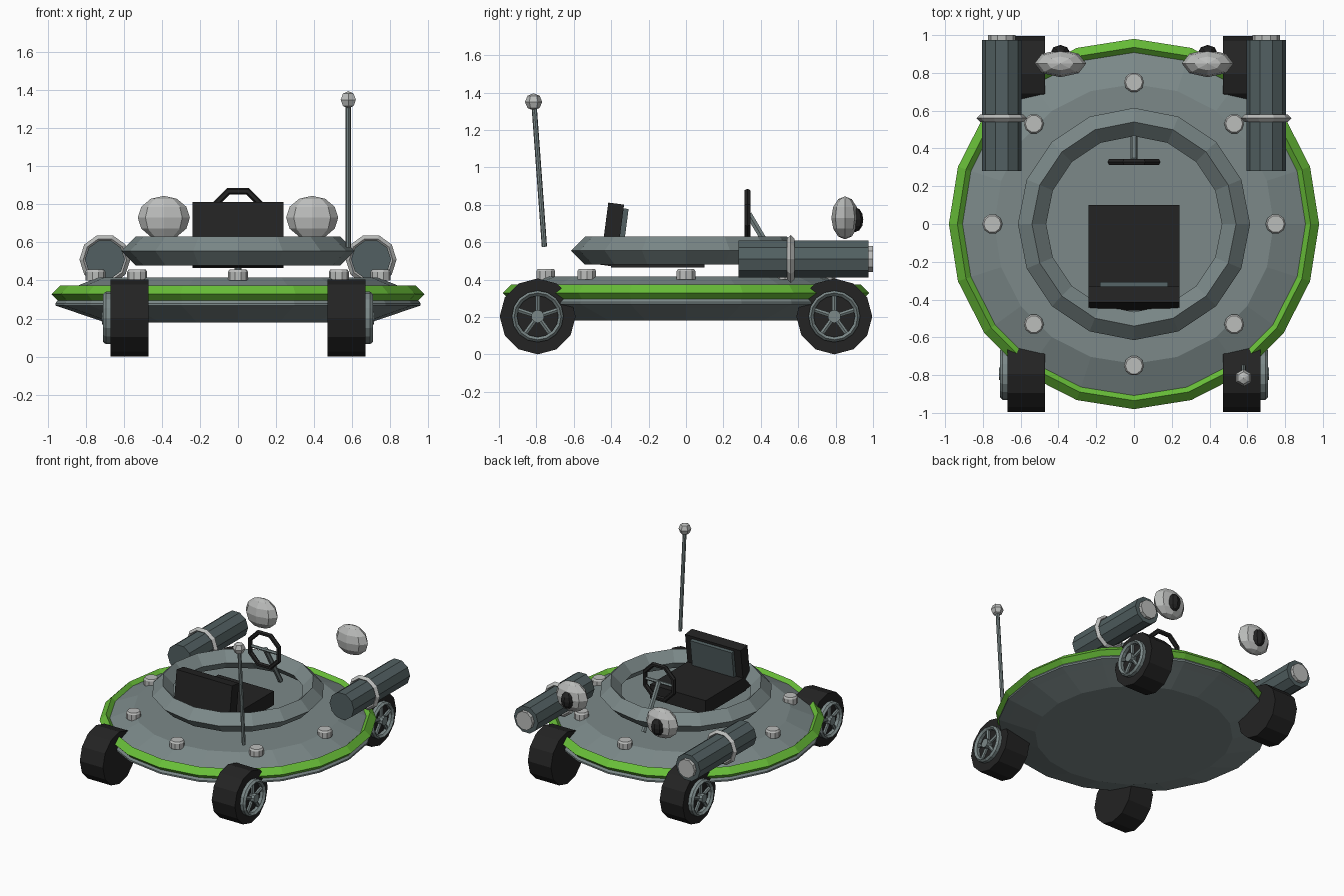
import bpy, bmesh, math
from mathutils import Vector, Matrix

if "Cube" in bpy.data.objects:
    bpy.data.objects.remove(bpy.data.objects["Cube"])

def mat(name, *c):
    m = bpy.data.materials.new(name)
    m.diffuse_color = (*c, 1)
    m.use_nodes = True
    m.node_tree.nodes["Principled BSDF"].inputs["Base Color"].default_value = m.diffuse_color
    return m

GREY = mat("grey", .20, .25, .25)
DARK = mat("dark_grey", .085, .118, .122)
LIGHT = mat("light_grey", .50, .51, .50)
GREEN = mat("green", .14, .52, .04)
BLACK = mat("black", .017, .017, .017)

def finish(bm, name, material):
    bmesh.ops.remove_doubles(bm, verts=bm.verts, dist=1e-5)
    bmesh.ops.recalc_face_normals(bm, faces=bm.faces)
    me = bpy.data.meshes.new(name)
    bm.to_mesh(me)
    bm.free()
    me.materials.append(material)
    ob = bpy.data.objects.new(name, me)
    bpy.context.collection.objects.link(ob)
    return ob

def lathe(name, profile, sides, material, matrix=Matrix(), closed=False, start=0.0):
    """Turn (radius, height) points around the local z axis."""
    bm = bmesh.new()
    rings = []
    for i in range(sides):
        a = start + 2 * math.pi * i / sides
        rings.append([bm.verts.new(matrix @ Vector((r * math.cos(a), r * math.sin(a), z)))
                      for r, z in profile])
    n = len(profile)
    for i in range(sides):
        p, q = rings[i], rings[(i + 1) % sides]
        for j in range(n if closed else n - 1):
            k = (j + 1) % n
            bm.faces.new((p[j], q[j], q[k], p[k]))
    if not closed:
        for end in (0, -1):
            bm.faces.new([r[end] for r in rings])
    return finish(bm, name, material)

def diamond(R, r, z=0):
    return [(R + r, z), (R, z + r), (R - r, z), (R, z - r)]

def rod(name, a, b, r, sides, material, start=0.0):
    a, b = Vector(a), Vector(b)
    d = b - a
    m = Matrix.Translation(a) @ d.to_track_quat('Z', 'Y').to_matrix().to_4x4()
    return lathe(name, [(r, 0), (r, d.length)], sides, material, m, start=start)

def box(name, centre, size, material, tilt=0.0):
    bm = bmesh.new()
    m = Matrix.Translation(centre) @ Matrix.Rotation(tilt, 4, 'X') @ Matrix.Diagonal((*size, 1))
    bmesh.ops.create_cube(bm, size=1, matrix=m)
    return finish(bm, name, material)

def ball(name, centre, half, u, v, material):
    bm = bmesh.new()
    m = Matrix.Translation(centre) @ Matrix.Diagonal((*half, 1))
    bmesh.ops.create_uvsphere(bm, u_segments=u, v_segments=v, radius=1, matrix=m)
    return finish(bm, name, material)

# saucer body, rim and cockpit ring
lathe("saucer_body", [(.70, .18), (.90, .248), (.96, .268), (.96, .28), (.91, .345),
                      (.74, .415)], 20, GREY)
lathe("rim", diamond(.935, .045, .328), 20, GREEN, closed=True)
lathe("cockpit_ring", diamond(.54, .075, .555), 16, GREY, closed=True)

# studs on the deck
for i in range(8):
    a = i * math.pi / 4
    lathe("stud", [(.053, .40), (.053, .445), (.045, .457)], 10, LIGHT,
          Matrix.Translation((.75 * math.cos(a), .75 * math.sin(a), 0)))

for s in (-1, 1):
    # wheels with five-spoke hubs on the outer side
    for y in (-.793, .793):
        c = Matrix.Translation((0, y, .203)) @ Matrix.Rotation(s * math.pi / 2, 4, 'Y')
        lathe("tyre", [(.203, .47), (.203, .67)], 12, BLACK, c)
        lathe("hub_rim", [(.138, .66), (.138, .695), (.125, .71), (.11, .695), (.11, .66)],
              16, GREY, c, closed=True)
        lathe("hub_cap", [(.035, .66), (.035, .715)], 10, GREY, c)
        for k in range(5):
            a = k * 2 * math.pi / 5 + math.pi / 2
            d = Vector((0, math.cos(a), math.sin(a)))
            p = Vector((s * .683, y, .203))
            rod("spoke", p, p + d * .12, .014, 6, GREY)

    # side tubes with clamp and nozzle
    t = Matrix.Translation((s * .70, 0, .51)) @ Matrix.Rotation(-math.pi / 2, 4, 'X')
    lathe("tube", [(.105, .28), (.105, .975)], 10, DARK, t)
    lathe("tube_nozzle", [(.072, .96), (.072, 1.0)], 10, LIGHT, t)
    lathe("tube_clamp", diamond(.114, .02, .56), 10, LIGHT, t, closed=True)

    # front lamps with dark lenses
    ball("lamp", (s * .39, .85, .73), (.137, .073, .115), 8, 6, LIGHT)
    ball("lamp_lens", (s * .39, .905, .72), (.052, .043, .066), 8, 6, BLACK)

# seat
box("seat_cushion", (0, -.15, .52), (.48, .50, .11), BLACK)
box("seat_back", (0, -.395, .64), (.48, .085, .335), BLACK, -.13)
box("seat_pad", (0, -.338, .655), (.36, .03, .25), DARK, -.13)

# steering wheel and column
w = Matrix.Translation((0, .328, .745)) @ Matrix.Rotation(math.pi / 2, 4, 'X')
lathe("steering_wheel", [(.152, 0), (.143, .016), (.125, .016), (.116, 0), (.125, -.016),
                         (.143, -.016)], 8, BLACK, w, closed=True, start=math.pi / 8)
rod("steering_column", (0, .335, .75), (0, .525, .43), .019, 6, GREY)
rod("steering_bar", (-.125, .33, .745), (.125, .33, .745), .012, 6, GREY)

# antenna
rod("antenna_mast", (.58, -.757, .575), (.58, -.812, 1.33), .014, 8, GREY)
ball("antenna_knob", (.58, -.815, 1.35), (.046, .046, .046), 6, 4, LIGHT)
